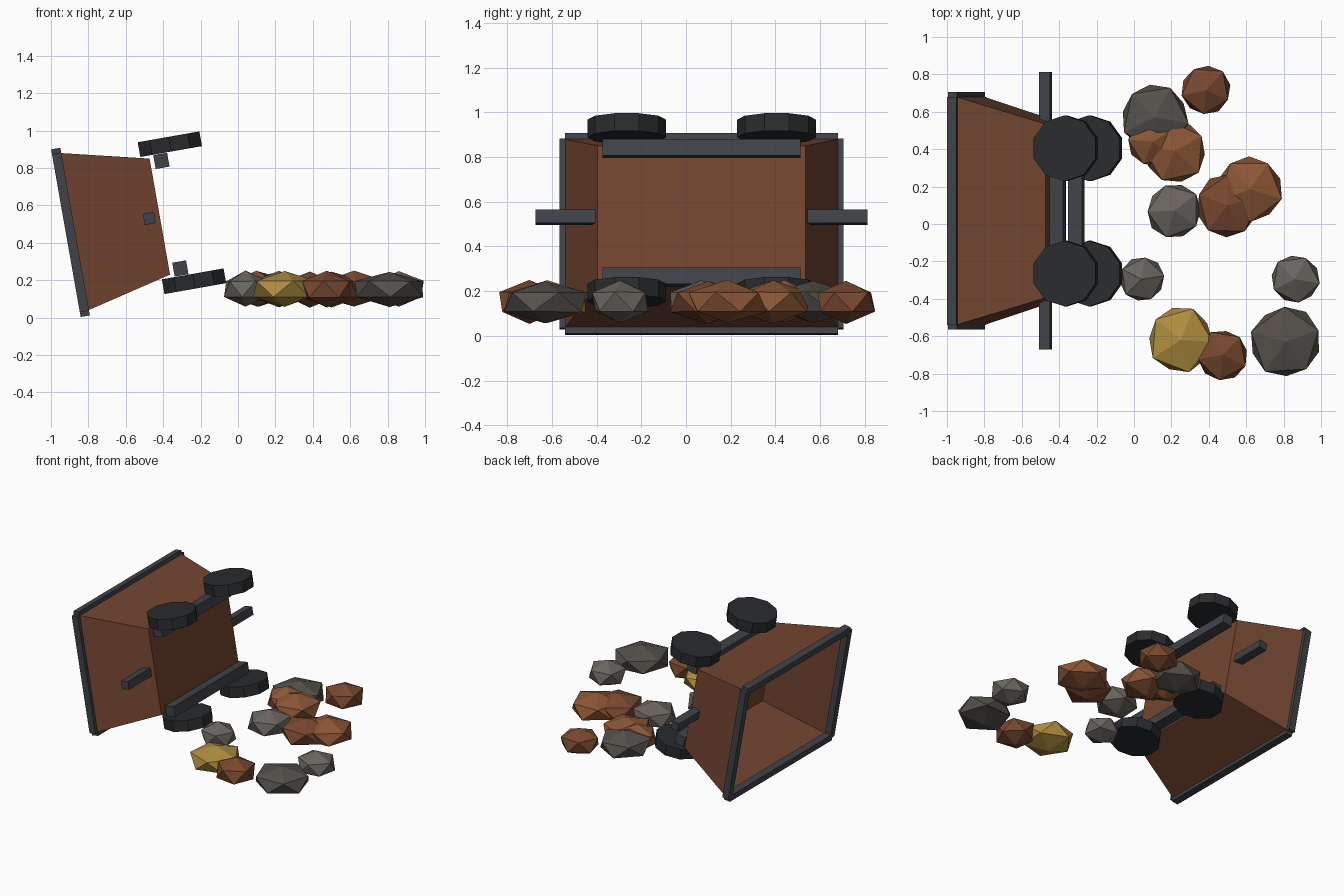
import bpy, bmesh, math, random
from mathutils import Matrix, Vector

if "Cube" in bpy.data.objects:
    bpy.data.objects.remove(bpy.data.objects["Cube"])

random.seed(4)


def material(name, rgb):
    m = bpy.data.materials.new(name)
    m.diffuse_color = (*rgb, 1)
    m.use_nodes = True
    m.node_tree.nodes["Principled BSDF"].inputs["Base Color"].default_value = m.diffuse_color
    return m


RUST = material("rusty_panel", (0.17, 0.06, 0.03))
IRON = material("dark_iron", (0.05, 0.055, 0.065))
BLACK = material("wheel_iron", (0.022, 0.024, 0.027))
ORANGE = material("orange_ore", (0.26, 0.095, 0.037))
BROWN = material("brown_ore", (0.19, 0.065, 0.03))
DARK = material("dark_stone", (0.09, 0.08, 0.07))
GREY = material("grey_stone", (0.145, 0.13, 0.115))
GOLD = material("gold_ore", (0.43, 0.27, 0.05))

# Cart frame: built upright (x width, y length, z up from the floor), then tipped over
TIP = Matrix.Translation((-0.418, 0.07, 0.54)) @ Matrix.Rotation(math.radians(-100), 4, 'Y')


def finish(bm, name, mat, matrix):
    mesh = bpy.data.meshes.new(name)
    bm.to_mesh(mesh)
    bm.free()
    mesh.materials.append(mat)
    ob = bpy.data.objects.new(name, mesh)
    ob.matrix_world = matrix
    bpy.context.collection.objects.link(ob)
    return ob


def bar(name, centre, size):
    bm = bmesh.new()
    bmesh.ops.create_cube(bm, size=1)
    bmesh.ops.scale(bm, vec=size, verts=bm.verts)
    bmesh.ops.translate(bm, vec=centre, verts=bm.verts)
    finish(bm, name, IRON, TIP)


# Open tapered tub
bm = bmesh.new()
corners = [(-1, -1), (1, -1), (1, 1), (-1, 1)]
low = [bm.verts.new((0.315 * x, 0.465 * y, 0)) for x, y in corners]
high = [bm.verts.new((0.427 * x, 0.61 * y, 0.465)) for x, y in corners]
bm.faces.new(low[::-1])
for i in range(4):
    j = (i + 1) % 4
    bm.faces.new((low[i], low[j], high[j], high[i]))
finish(bm, "tub", RUST, TIP)

for s, side in ((-1, "lower"), (1, "upper")):
    # Rim, chassis rails and end couplings
    bar(side + "_rim_side", (0.43 * s, 0, 0.485), (0.05, 1.22, 0.05))
    bar(side + "_chassis_rail", (0.292 * s, 0, -0.06), (0.075, 0.885, 0.075))
    end = "front" if s < 0 else "back"
    bar(end + "_rim_end", (0, 0.61 * s, 0.485), (0.86, 0.05, 0.05))
    bar(end + "_coupling", (0, 0.607 * s, 0.057), (0.06, 0.27, 0.06))
    # Ten-sided wheels
    for t, place in ((-1, "front"), (1, "back")):
        bm = bmesh.new()
        bmesh.ops.create_cone(bm, cap_ends=True, segments=10, radius1=0.176,
                              radius2=0.176, depth=0.08)
        local = (Matrix.Translation((0.372 * s, 0.335 * t, -0.12))
                 @ Matrix.Rotation(math.pi / 2, 4, 'Y'))
        finish(bm, f"{side}_{place}_wheel", BLACK, TIP @ local)

# Spilled rocks: x, y, radius, material
rocks = [
    (0.11, 0.57, 0.178, DARK), (0.10, 0.44, 0.13, ORANGE), (0.22, 0.39, 0.165, ORANGE),
    (0.385, 0.715, 0.132, BROWN), (0.215, 0.07, 0.145, GREY), (0.62, 0.185, 0.175, ORANGE),
    (0.50, 0.10, 0.165, BROWN), (0.04, -0.295, 0.12, GREY), (0.86, -0.295, 0.13, GREY),
    (0.81, -0.63, 0.187, DARK), (0.25, -0.62, 0.172, GOLD), (0.475, -0.70, 0.133, BROWN),
]
for n, (x, y, r, mat) in enumerate(rocks):
    bm = bmesh.new()
    bmesh.ops.create_icosphere(bm, subdivisions=1, radius=1)
    for v in bm.verts:
        v.co *= random.uniform(0.96, 1.04)
    m = (Matrix.Translation((x, y, 0.152))
         @ Matrix.Diagonal((r / 0.894, r / 0.894, 0.096, 1))
         @ Matrix.Rotation(random.uniform(0, 6.28), 4, 'Z'))
    finish(bm, f"rock_{n + 1}", mat, m)
